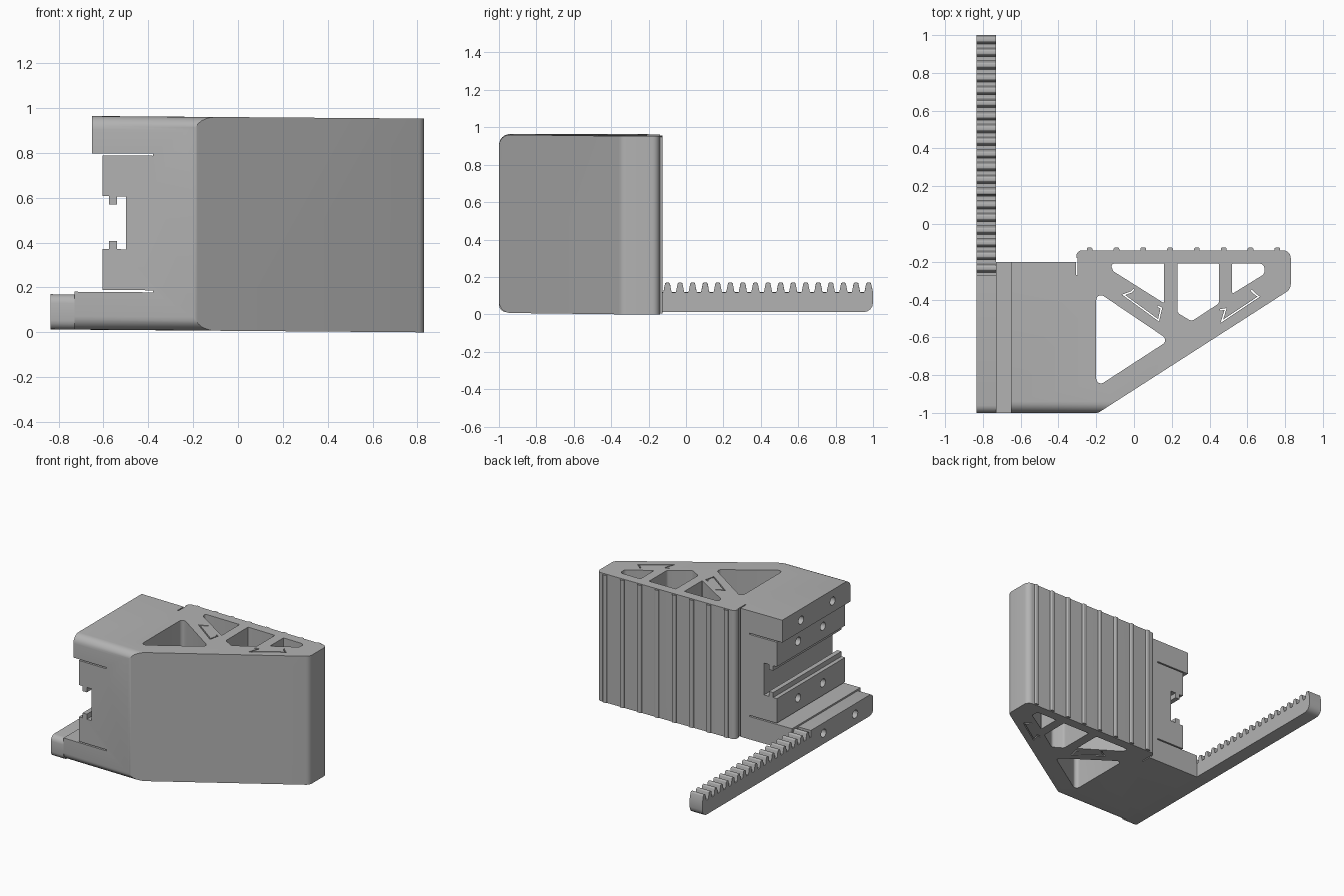
import bpy, bmesh, math
from mathutils import Vector, Matrix

old = bpy.data.objects.get("Cube")
if old:
    bpy.data.objects.remove(old, do_unlink=True)

grey = bpy.data.materials.new("plain grey")
grey.use_nodes = True
COLOUR = (0.45, 0.45, 0.45, 1)
grey.diffuse_color = COLOUR
grey.node_tree.nodes["Principled BSDF"].inputs["Base Color"].default_value = COLOUR

HEIGHT = 0.953


def fillet(points, radius=0.0, steps=6):
    """Round polygon corners with true arcs; a point may carry its own radius."""
    out = []
    for i, p in enumerate(points):
        r = p[2] if len(p) > 2 else radius
        here = Vector(p[:2])
        a = Vector(points[i - 1][:2]) - here
        b = Vector(points[(i + 1) % len(points)][:2]) - here
        if r == 0:
            out.append(here)
            continue
        half = a.angle(b) / 2
        t = min(r / math.tan(half), 0.48 * a.length, 0.48 * b.length)
        start, end, w = here + a.normalized() * t, here + b.normalized() * t, math.sin(half)
        for k in range(steps + 1):
            u = k / steps
            c = ((1 - u) ** 2, 2 * u * (1 - u) * w, u * u)
            out.append((start * c[0] + here * c[1] + end * c[2]) / sum(c))
    return out


def prism(name, outline, axis, low, high):
    """Extrude a 2D outline along the given axis."""
    place = {"x": lambda p, d: (d, p[0], p[1]),
             "y": lambda p, d: (p[0], d, p[1]),
             "z": lambda p, d: (p[0], p[1], d)}[axis]
    bm = bmesh.new()
    face = bm.faces.new([bm.verts.new(place(p, low)) for p in outline])
    grown = bmesh.ops.extrude_face_region(bm, geom=[face])["geom"]
    shift = Vector(place((0, 0), high - low))
    bmesh.ops.translate(bm, vec=shift, verts=[v for v in grown if isinstance(v, bmesh.types.BMVert)])
    bmesh.ops.recalc_face_normals(bm, faces=bm.faces)
    mesh = bpy.data.meshes.new(name)
    bm.to_mesh(mesh)
    bm.free()
    mesh.materials.append(grey)
    obj = bpy.data.objects.new(name, mesh)
    bpy.context.collection.objects.link(obj)
    return obj


def drill(name, x, y, z, depth=0.15, radius=0.03):
    ring = [(y + radius * math.cos(k * math.tau / 24), z + radius * math.sin(k * math.tau / 24))
            for k in range(24)]
    return prism(name, ring, "x", x - 0.05, x + depth)


def combine(target, tool, operation="DIFFERENCE"):
    mod = target.modifiers.new("cut", "BOOLEAN")
    mod.operation, mod.object, mod.solver = operation, tool, "EXACT"
    bpy.context.view_layer.objects.active = target
    bpy.ops.object.modifier_apply(modifier=mod.name)
    bpy.data.objects.remove(tool, do_unlink=True)


def ribbon(path, width):
    """Outline of a thin slot following a path."""
    pts = [Vector(p) for p in path]
    left, right = [], []
    for i, p in enumerate(pts):
        d1 = (p - pts[i - 1]).normalized() if i else (pts[1] - p).normalized()
        d2 = (pts[i + 1] - p).normalized() if i < len(pts) - 1 else d1
        d = (d1 + d2).normalized()
        n = Vector((-d.y, d.x)) * (width / 2 / d.dot(d1))
        left.append(p + n)
        right.append(p - n)
    return left + right[::-1]


# Body: mounting block and angled arm as one plan outline
plan = [(-0.73, -1), (-0.19, -1, 0.04), (0.83, -0.345, 0.05), (0.83, -0.14, 0.04),
        (-0.305, -0.14, 0.03), (-0.305, -0.2), (-0.73, -0.2)]
body = prism("body", fillet(plan), "z", 0, HEIGHT)

# Rounded front edges along the full width
side = [(-1, 0, 0.06), (0.2, 0), (0.2, HEIGHT), (-1, HEIGHT, 0.06)]
combine(body, prism("side_shape", fillet(side), "x", -0.9, 1), "INTERSECT")

# Rail channel with thin slots and lips on the mounting side
half = [(-1, 0.169), (-0.38, 0.169), (-0.38, 0.178), (-0.605, 0.178), (-0.605, 0.36),
        (-0.575, 0.36), (-0.575, 0.397), (-0.54, 0.397), (-0.54, 0.36), (-0.5, 0.36)]
upper = [(x, HEIGHT + 0.003 - z) for x, z in reversed(half[1:])]
upper += [(-0.65, upper[-1][1]), (-0.65, 1.2), (-1, 1.2)]
combine(body, prism("rail_cut", half + upper, "y", -1.2, 0))

# Truss windows through the arm
windows = [
    [(-0.2, -0.355), (0.185, -0.615), (-0.2, -0.865)],
    [(-0.125, -0.21), (0.16, -0.21, 0.004), (0.16, -0.42, 0.004), (-0.11, -0.25)],
    [(0.23, -0.21, 0.004), (0.45, -0.21, 0.004), (0.45, -0.42), (0.305, -0.515), (0.23, -0.47)],
    [(0.52, -0.21, 0.004), (0.69, -0.21), (0.69, -0.265), (0.52, -0.37, 0.004)],
]
for outline in windows:
    combine(body, prism("window_cut", fillet(outline, 0.025), "z", -0.1, 1.1))

# Thin angled slots in the diagonal braces and beside the arm
slots = [
    [(0.0, -0.345), (-0.015, -0.36), (-0.055, -0.375), (0.13, -0.51), (0.145, -0.445), (0.125, -0.435)],
    [(0.455, -0.455), (0.485, -0.45), (0.465, -0.515), (0.66, -0.385), (0.64, -0.37), (0.62, -0.35)],
    [(-0.302, -0.18), (-0.302, -0.27)],
]
for path in slots:
    combine(body, prism("slot_cut", ribbon(path, 0.008), "z", -0.1, 1.1))

# Screw holes in the flange and the two rails
for y in (-0.42, -0.79):
    combine(body, drill("flange_hole", -0.65, y, 0.87))
for y in (-0.45, -0.74):
    for z in (0.27, 0.69):
        combine(body, drill("rail_hole", -0.605, y, z))

# Grip ribs on the back of the arm
ribs = []
for i in range(8):
    x = -0.235 + i * 0.142
    shape = [(x - 0.015, -0.15), (x + 0.015, -0.15), (x + 0.015, -0.125, 0.007), (x - 0.015, -0.125, 0.007)]
    ribs.append(prism(f"grip_rib_{i + 1}", fillet(shape), "z", 0.004, HEIGHT - 0.004))

# Toothed rack running backwards
TIP, ROOT, PITCH = 0.157, 0.106, 0.0672
rack_side = [(1, 0, 0.05), (-1, 0, 0.04), (-1, TIP, 0.04), (-0.27, TIP), (-0.27, ROOT)]
for i in range(-2, 17):
    c = -0.099 + i * PITCH
    tooth = [(-0.022, ROOT, 0.004), (-0.012, TIP, 0.008), (0.012, TIP, 0.008), (0.022, ROOT, 0.004)]
    rack_side += [(c + dy, z, r) for dy, z, r in tooth]
rack_side[-1] = (1, ROOT)
rack = prism("toothed_rack", fillet(rack_side, 0, 4), "x", -0.835, -0.73)
for y in (-0.42, -0.79):
    combine(rack, drill("rack_hole", -0.835, y, 0.08, 0.08))

# Slight lean of the whole assembly, then shading
lean = Matrix.Identity(4)
lean[2][0], lean[2][3] = -0.0077, 0.0064
for obj in [body, rack] + ribs:
    obj.data.transform(lean)
    bpy.ops.object.select_all(action="DESELECT")
    obj.select_set(True)
    bpy.context.view_layer.objects.active = obj
    bpy.ops.object.shade_smooth_by_angle(angle=math.radians(30))
